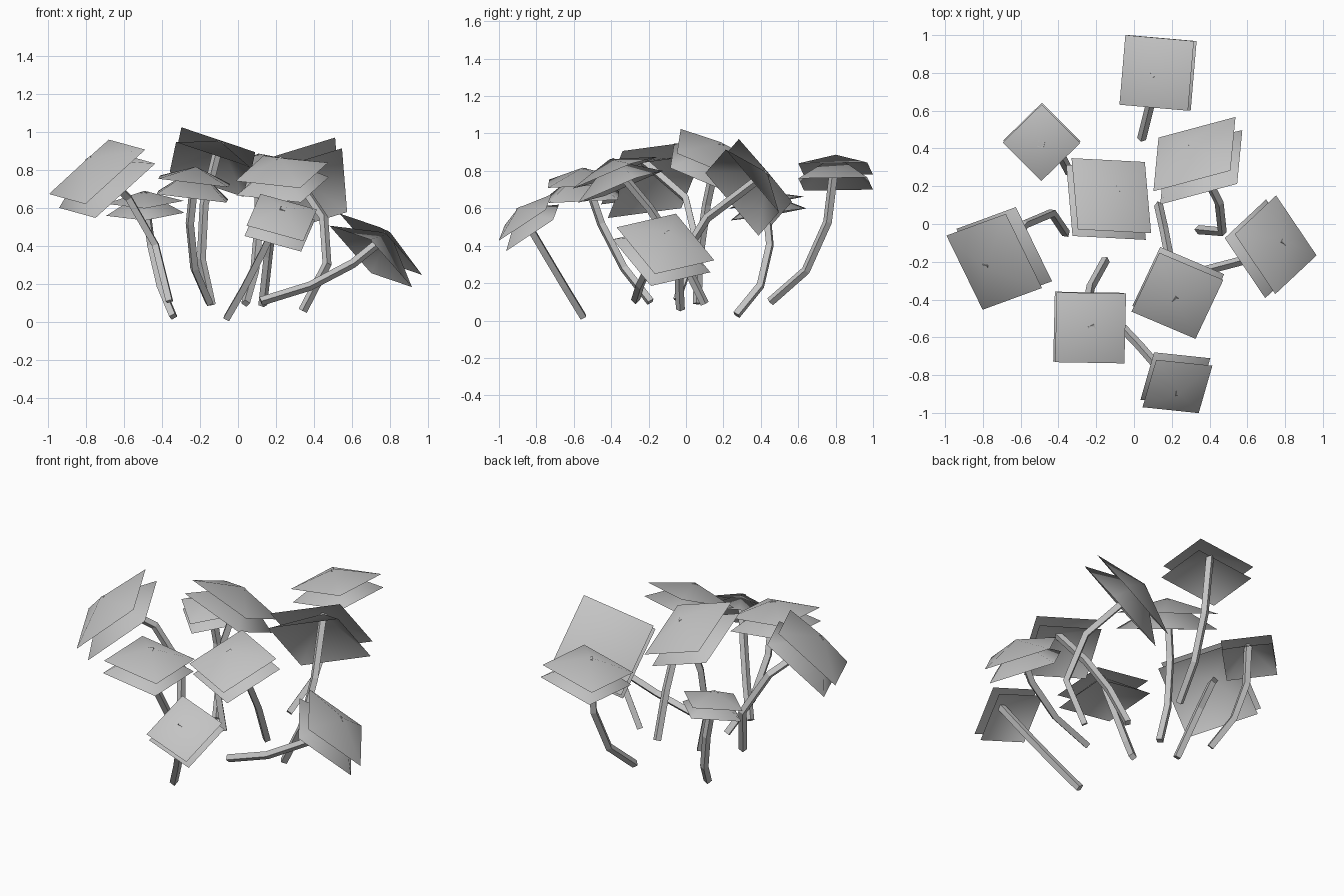
import bpy
import math
from mathutils import Vector

cube = bpy.data.objects.get("Cube")
if cube:
    bpy.data.objects.remove(cube, do_unlink=True)

shade = (0.55, 0.55, 0.55, 1)
grey = bpy.data.materials.new("plain_grey")
grey.use_nodes = True
grey.diffuse_color = shade
grey.node_tree.nodes["Principled BSDF"].inputs["Base Color"].default_value = shade


def add_object(name, data):
    data.materials.append(grey)
    obj = bpy.data.objects.new(name, data)
    bpy.context.collection.objects.link(obj)


# A leaf is two shallow square tents meeting at one peak; the lower one droops more
def add_leaf(name, centre, lean, yaw, size):
    middle = Vector(centre)
    normal = Vector((*lean, 1)).normalized()
    turn = math.radians(yaw)
    side = Vector((math.cos(turn), math.sin(turn), 0))
    side.z = -normal.dot(side) / normal.z
    side.normalize()
    across = normal.cross(side)
    peak = middle + normal * size * 0.21
    verts, faces = [], []
    for drop, sink in ((0, 0), (0.22, 0.01)):
        start = len(verts)
        for i, j in ((-1, -1), (1, -1), (1, 1), (-1, 1)):
            verts.append(middle - normal * size * drop + (side * i + across * j) * size / 2)
        verts.append(peak - normal * size * sink)
        faces += [(start + k, start + (k + 1) % 4, start + 4) for k in range(4)]
    mesh = bpy.data.meshes.new(name)
    mesh.from_pydata(verts, [], faces)
    for poly in mesh.polygons:
        poly.use_smooth = True
    add_object(name, mesh)
    return peak - normal * size * 0.02


# A stem is a four-sided rod in three straight lengths that follow an arc to the peak
def add_stem(name, foot, bend, tip):
    curve = bpy.data.curves.new(name, "CURVE")
    curve.dimensions = "3D"
    curve.bevel_depth = 0.024
    curve.bevel_resolution = 0
    curve.use_fill_caps = True
    spline = curve.splines.new("POLY")
    spline.points.add(3)
    for step, point in enumerate(spline.points):
        t = step / 3
        place = Vector(foot).lerp(bend, t).lerp(Vector(bend).lerp(tip, t), t)
        point.co = (*place, 1)
    spline.use_smooth = False
    add_object(name, curve)


def add_plant(place, centre, lean, yaw, size, foot, bend):
    tip = add_leaf(place + "_leaf", centre, lean, yaw, size)
    add_stem(place + "_stem", foot, bend, tip)


# Plants around the clump
add_plant("back", centre=(.12, .8, .81), lean=(-.18, 0), yaw=-5, size=.37,
          foot=(.04, .45, .1), bend=(.13, .79, .28))
add_plant("back_right", centre=(-.49, .43, .63), lean=(-.04, -.16), yaw=-45, size=.29,
          foot=(-.34, .27, .03), bend=(-.45, .52, .22))
add_plant("middle", centre=(-.12, .15, .88), lean=(.36, .45), yaw=-3, size=.41,
          foot=(-.14, .06, .09), bend=(-.27, .05, .42))
add_plant("back_left", centre=(.32, .37, .74), lean=(-.64, 1.24), yaw=15, size=.44,
          foot=(.34, -.03, .06), bend=(.64, -.17, .43))
add_plant("right", centre=(-.74, -.2, .79), lean=(-.73, -.49), yaw=-64, size=.44,
          foot=(-.36, -.05, .11), bend=(-.42, .24, .59))
add_plant("front_right", centre=(-.23, -.55, .74), lean=(.12, -.05), yaw=-1, size=.37,
          foot=(-.15, -.19, .1), bend=(-.31, -.42, .33))
add_plant("front_left", centre=(.23, -.38, .79), lean=(-.06, -.4), yaw=-23, size=.37,
          foot=(.13, .1, .09), bend=(.17, -.06, .48))
add_plant("left", centre=(.75, -.11, .41), lean=(.83, .33), yaw=-56, size=.39,
          foot=(.12, -.27, .11), bend=(.53, -.26, .2))
add_plant("front", centre=(.23, -.86, .55), lean=(.2, -.72), yaw=-6, size=.31,
          foot=(-.06, -.55, .02), bend=(.07, -.68, .23))
